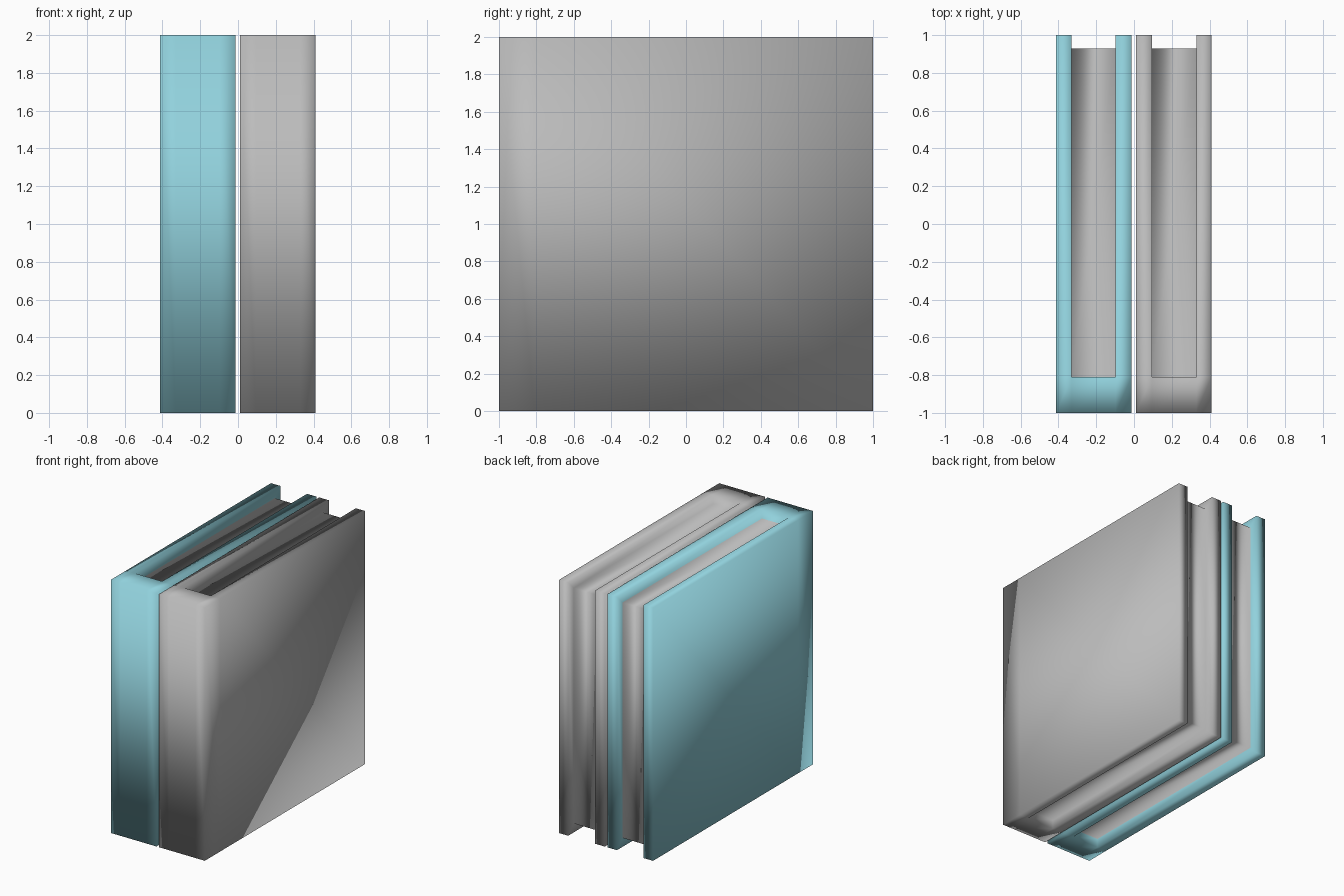
import bpy, bmesh

if "Cube" in bpy.data.objects:
    bpy.data.objects.remove(bpy.data.objects["Cube"])


def material(name, rgb):
    m = bpy.data.materials.new(name)
    m.diffuse_color = (*rgb, 1)
    m.use_nodes = True
    m.node_tree.nodes["Principled BSDF"].inputs["Base Color"].default_value = m.diffuse_color
    return m


grey = material("grey", (0.5, 0.5, 0.5))
teal = material("teal", (0.285, 0.64, 0.72))


def book(name, x0, x1, in0, in1, cover):
    bm = bmesh.new()
    bmesh.ops.create_cube(bm, size=2)
    for v in bm.verts:
        v.co.x = x0 if v.co.x < 0 else x1
        v.co.z += 1

    # cut the thickness of the two boards, then the spine depth
    for co, no in (((in0, 0, 0), (1, 0, 0)), ((in1, 0, 0), (1, 0, 0)),
                   ((0, -0.81, 0), (0, 1, 0))):
        bmesh.ops.bisect_plane(bm, geom=bm.verts[:] + bm.edges[:] + bm.faces[:],
                               plane_co=co, plane_no=no)

    # sink the page block on the top, fore edge and bottom
    def in_channel(f):
        c = f.calc_center_median()
        return in0 < c.x < in1 and c.y > -0.81
    region = [f for f in bm.faces if in_channel(f)]
    new = bmesh.ops.extrude_face_region(bm, geom=region)["geom"]
    old = [f for f in region if f.is_valid]
    if old:
        bmesh.ops.delete(bm, geom=old, context='FACES')
    for v in new:
        if isinstance(v, bmesh.types.BMVert):
            v.co.z = min(max(v.co.z, 0.07), 1.93)
            v.co.y = min(v.co.y, 0.93)
    for f in new:
        if isinstance(f, bmesh.types.BMFace):
            f.material_index = 1

    # everything is smooth shaded, as one soft surface
    bmesh.ops.recalc_face_normals(bm, faces=bm.faces)
    for f in bm.faces:
        f.smooth = True
    me = bpy.data.meshes.new(name)
    bm.to_mesh(me)
    bm.free()
    me.materials.append(cover)
    me.materials.append(grey)
    ob = bpy.data.objects.new(name, me)
    bpy.context.collection.objects.link(ob)


book("teal_book", -0.412, -0.013, -0.33, -0.097, teal)
book("grey_book", 0.01, 0.41, 0.095, 0.33, grey)
